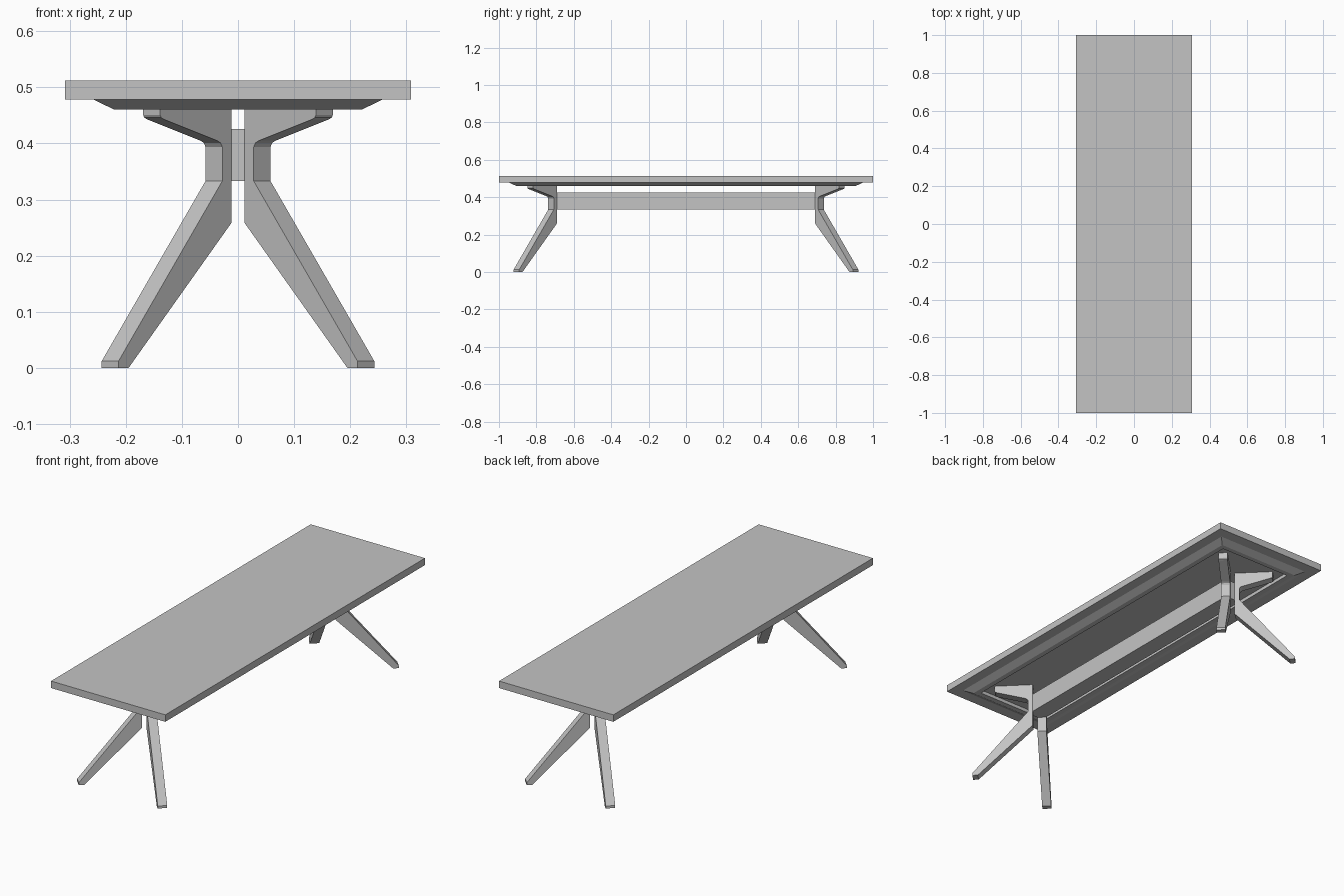
import bpy, bmesh
from mathutils import Vector

cube = bpy.data.objects.get("Cube")
if cube:
    bpy.data.objects.remove(cube, do_unlink=True)

# Single grey finish
GREY = (0.55, 0.55, 0.55, 1)
grey = bpy.data.materials.new("plain grey")
grey.use_nodes = True
grey.diffuse_color = GREY
grey.node_tree.nodes["Principled BSDF"].inputs["Base Color"].default_value = GREY


def finish(name, bm):
    bmesh.ops.recalc_face_normals(bm, faces=bm.faces)
    mesh = bpy.data.meshes.new(name)
    bm.to_mesh(mesh)
    bm.free()
    mesh.materials.append(grey)
    obj = bpy.data.objects.new(name, mesh)
    bpy.context.collection.objects.link(obj)
    return obj


def prism(name, outline, offset):
    """Extrude a flat outline of 3D points along an offset."""
    bm = bmesh.new()
    face = bm.faces.new([bm.verts.new(p) for p in outline])
    moved = bmesh.ops.extrude_face_region(bm, geom=[face])["geom"]
    verts = [v for v in moved if isinstance(v, bmesh.types.BMVert)]
    bmesh.ops.translate(bm, verts=verts, vec=offset)
    return finish(name, bm)


def rect(x, y, z):
    return [(-x, -y, z), (x, -y, z), (x, y, z), (-x, y, z)]


TOP_UNDER, RIM_UNDER = 0.478, 0.461

# Table top
prism("table_top", rect(0.308, 1, TOP_UNDER), (0, 0, 0.034))

# Bevelled rim under the top, hollow in the middle
bm = bmesh.new()
loops = [[bm.verts.new(p) for p in rect(*size)] for size in (
    (0.257, 0.945, TOP_UNDER), (0.222, 0.91, RIM_UNDER),
    (0.196, 0.885, RIM_UNDER), (0.196, 0.885, TOP_UNDER))]
for a, b in zip(loops, loops[1:] + loops[:1]):
    for i in range(4):
        j = (i + 1) % 4
        bm.faces.new((a[i], a[j], b[j], b[i]))
finish("under_rim", bm)

# Legs: one bracket profile (outward, height), set diagonally at each corner
PROFILE = [(0.027, TOP_UNDER), (0.154, TOP_UNDER), (0.154, 0.451), (0.152, 0.446),
           (0.147, 0.443), (0.052, 0.405), (0.046, 0.401), (0.043, 0.394),
           (0.043, 0.333), (0.228, 0.012), (0.228, 0), (0.21, 0), (0.027, 0.258)]
HALF = 0.015      # half thickness measured along each axis
CENTRE = 0.679    # where the two leg planes of a pair meet

for sy, end in ((-1, "front"), (1, "back")):
    for sx, side in ((-1, "right"), (1, "left")):
        across = Vector((sx * HALF, -sy * HALF, 0))
        outline = [Vector((sx * u, sy * (CENTRE + u), z)) - across for u, z in PROFILE]
        prism(f"{end}_{side}_leg", outline, across * 2)

# Long rail with pointed ends fitting between the legs
half_plan = [(0.042, -0.691), (0.042, 0.691), (0.012, 0.721)]
plan = half_plan + [(-x, -y) for x, y in half_plan]
plan = [(0.042, -0.691), (0.042, 0.691), (0.012, 0.721), (-0.012, 0.721),
        (-0.042, 0.691), (-0.042, -0.691), (-0.012, -0.721), (0.012, -0.721)]
prism("rail", [(x, y, 0.333) for x, y in plan], (0, 0, 0.093))
